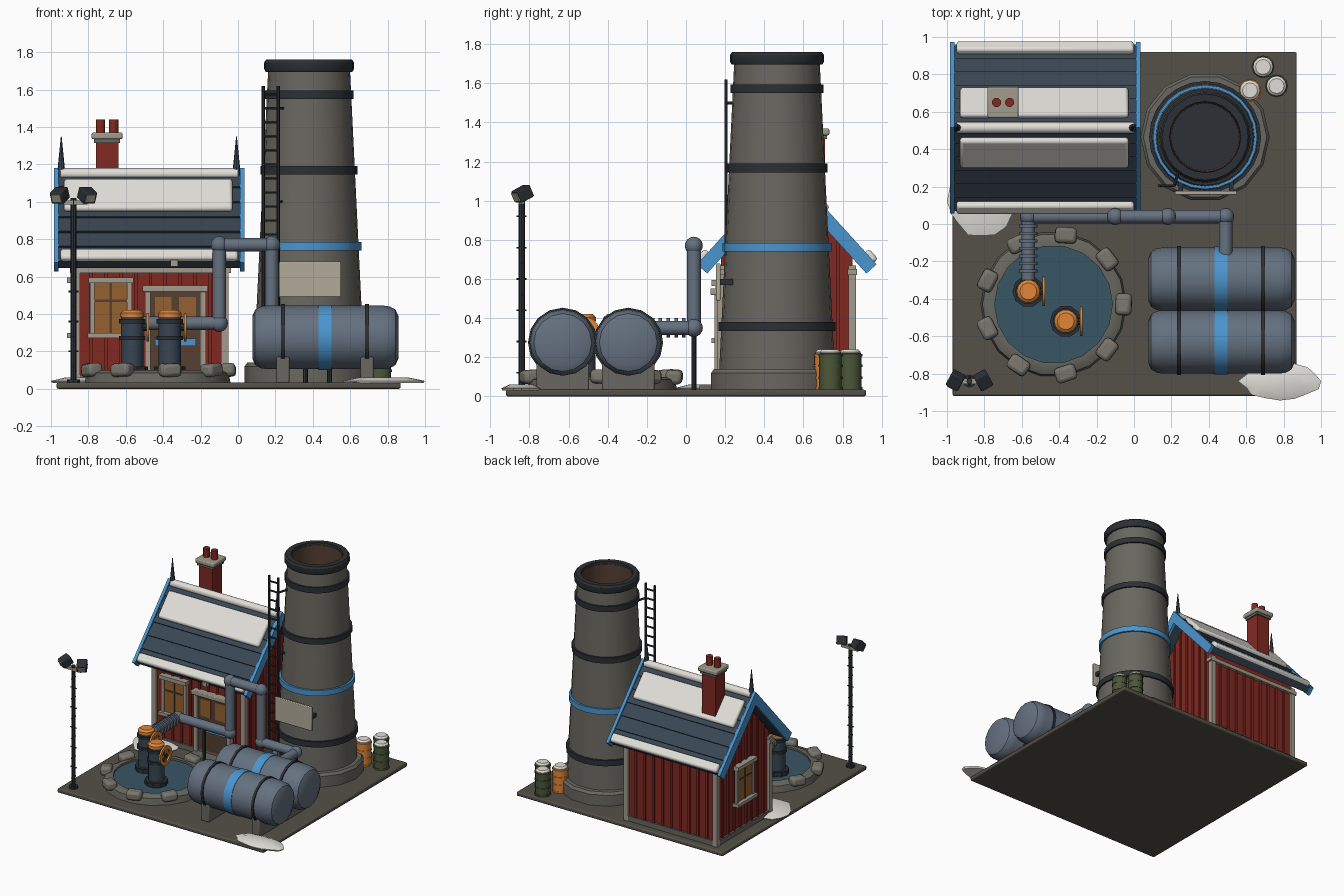
import bpy, bmesh, math, random
from mathutils import Vector, Matrix, Euler

if "Cube" in bpy.data.objects:
    bpy.data.objects.remove(bpy.data.objects["Cube"])

random.seed(4)
COL = dict(
    stone=(.14, .135, .115), red=(.22, .022, .016), blue=(.07, .30, .62), navy=(.04, .06, .085),
    steel=(.13, .165, .215), ground=(.09, .08, .065), trim=(.36, .33, .27), snow=(.75, .73, .68),
    orange=(.75, .24, .04), green=(.07, .095, .04), water=(.04, .09, .13), glass=(.30, .12, .03),
    black=(.025, .03, .035), wood=(.09, .05, .03), rock=(.19, .18, .155), sign=(.45, .41, .33))
MAT = {}
for key, c in COL.items():
    MAT[key] = bpy.data.materials.new(key)
    MAT[key].diffuse_color = (*c, 1)


def finish(name, bm, mat, bevel=0):
    bmesh.ops.recalc_face_normals(bm, faces=bm.faces)
    me = bpy.data.meshes.new(name)
    bm.to_mesh(me)
    bm.free()
    me.materials.append(MAT[mat])
    ob = bpy.data.objects.new(name, me)
    bpy.context.collection.objects.link(ob)
    if bevel:
        m = ob.modifiers.new("bevel", 'BEVEL')
        m.width, m.segments = bevel, 2
    return ob


def box(name, c, s, mat, bevel=0, rot=(0, 0, 0)):
    bm = bmesh.new()
    M = Matrix.Translation(c) @ Euler(rot).to_matrix().to_4x4() @ Matrix.Diagonal((*s, 1))
    bmesh.ops.create_cube(bm, size=1, matrix=M)
    return finish(name, bm, mat, bevel)


def lathe(name, prof, origin, axis, mat, n=20, ring=False):
    """Revolve (radius, height) points about an axis; ring closes the profile on itself."""
    bm = bmesh.new()
    M = Matrix.Translation(origin) @ Vector(axis).to_track_quat('Z', 'Y').to_matrix().to_4x4()
    R = [[bm.verts.new(M @ Vector((r * math.cos(2 * math.pi * i / n), r * math.sin(2 * math.pi * i / n), h)))
          for i in range(n)] for r, h in prof]
    for a, b in list(zip(R, R[1:])) + ([(R[-1], R[0])] if ring else []):
        for i in range(n):
            j = (i + 1) % n
            bm.faces.new((a[i], a[j], b[j], b[i]))
    if not ring:
        bm.faces.new(R[0])
        bm.faces.new(R[-1])
    return finish(name, bm, mat)


def rod(name, a, b, r, mat, n=12, r2=None):
    d = Vector(b) - Vector(a)
    return lathe(name, [(r, 0), (r if r2 is None else r2, d.length)], a, d, mat, n)


def band(name, origin, axis, r, w, mat, n=20, t=.03):
    return lathe(name, [(r - t, 0), (r, 0), (r, w), (r - t, w)], origin, axis, mat, n, True)


def prism(name, yz, x0, x1, mat, bevel=0):
    bm = bmesh.new()
    a, b = [[bm.verts.new((x, y, z)) for y, z in yz] for x in (x0, x1)]
    bm.faces.new(a)
    bm.faces.new(b)
    for i in range(len(yz)):
        j = (i + 1) % len(yz)
        bm.faces.new((a[i], a[j], b[j], b[i]))
    return finish(name, bm, mat, bevel)


# Ground slab
box("ground_slab", (-.05, 0, .017), (1.84, 1.84, .034), 'ground', .01)

# House walls, plinth, corner posts, battens
RY, RZ, K = .515, 1.15, 1.1
X0, X1, Y0, Y1 = -.865, -.07, .18, .85
under = lambda y: RZ - .07 - K * abs(y - RY)
prism("house_walls", [(Y0, .03), (Y1, .03), (Y1, under(Y1)), (RY, under(RY)), (Y0, under(Y0))], X0, X1, 'red')
box("house_plinth", ((X0 + X1) / 2, RY, .05), (X1 - X0 + .03, Y1 - Y0 + .03, .05), 'stone')
for x in (X0, X1):
    for y in (Y0, Y1):
        box("corner_post", (x, y, .35), (.04, .04, .64), 'trim')
    for i in range(1, 9):
        y = Y0 + (Y1 - Y0) * i / 9
        box("gable_batten", (x, y, (.07 + under(y)) / 2), (.02, .018, under(y) - .07), 'red')
for y in (Y0, Y1):
    for i in range(1, 10):
        box("wall_batten", (X0 + (X1 - X0) * i / 10, y, .36), (.018, .02, .6), 'red')
    box("eave_trim", (-.467, y, .635), (.86, .05, .03), 'trim')

# Roof in slope coordinates: d down the slope, h above it
ang = math.atan(K)
C, S = math.cos(ang), math.sin(ang)
for s in (-1, 1):
    P = lambda d, h: (RY + s * (d * C + h * S), RZ - d * S + h * C)
    slab = lambda d0, d1, h0, h1: [P(d0, h0), P(d1, h0), P(d1, h1), P(d0, h1)]
    prism("roof_deck", [(RY, RZ), P(.645, 0), P(.645, -.04), (RY, RZ - .06)], -.96, .01, 'navy')
    for i in range(6):
        d = i * .1075
        prism("roof_plank", [P(d, -.01), P(d + .1075, -.01), P(d + .1075, .016), P(d, .003)], -.96, .01, 'navy')
    for x in (-.985, .01):
        prism("gable_board", [(RY, RZ + .03), P(.66, .02), P(.66, -.05), (RY, RZ - .075)], x, x + .025, 'blue')
    prism("ridge_snow", slab(.065, .285, 0, .04), -.93, -.03, 'snow', .015)
    prism("eave_snow", slab(.575, .645, 0, .045), -.95, 0, 'snow', .015)
rod("ridge_cap", (-.95, RY, RZ), (0, RY, RZ), .03, 'snow')
for x in (-.945, -.008):
    rod("gable_spire", (x, RY, 1.12), (x, RY, 1.35), .025, 'navy', 8, .002)

# Brick chimney
box("chimney", (-.70, .65, 1.15), (.12, .12, .42), 'red')
box("chimney_collar", (-.70, .65, 1.325), (.14, .14, .02), 'stone')
box("chimney_cap", (-.70, .65, 1.352), (.165, .165, .035), 'trim', .008)
for x in (-.735, -.665):
    rod("chimney_pot", (x, .65, 1.36), (x, .65, 1.44), .025, 'red')


# Windows: u runs along the wall, out points away from it
def window(c, side):
    def part(name, u, out, z, w, d, h, mat):
        if side:
            box(name, (c[0] - out, c[1] + u, c[2] + z), (d, w, h), mat)
        else:
            box(name, (c[0] + u, c[1] - out, c[2] + z), (w, d, h), mat)
    part("window_glass", 0, .005, 0, .2, .03, .27, 'glass')
    for u in (-.1, .1):
        part("window_jamb", u, .01, 0, .025, .04, .28, 'trim')
    part("window_mullion", 0, .01, 0, .012, .03, .27, 'wood')
    part("window_bar", 0, .01, .04, .2, .03, .012, 'wood')
    part("window_sill", 0, .02, -.145, .25, .06, .025, 'trim')
    part("window_lintel", 0, .02, .15, .24, .06, .03, 'trim')


window((-.68, Y0, .43), False)
window((X0, .515, .43), True)

# Double door and porch lamp
box("door_panel", (-.335, Y0, .275), (.27, .03, .49), 'wood')
for s in (-1, 1):
    box("door_jamb", (-.335 + s * .148, Y0 - .01, .275), (.03, .05, .49), 'trim')
    box("door_glass", (-.335 + s * .065, Y0 - .012, .42), (.09, .02, .14), 'glass')
box("door_plate", (-.335, Y0 - .015, .25), (.22, .02, .04), 'blue')
box("door_lintel", (-.335, Y0 - .02, .535), (.35, .07, .035), 'trim', .006)
box("door_step", (-.335, .12, .045), (.32, .1, .03), 'stone')
box("porch_lamp", (-.34, .07, .67), (.04, .03, .035), 'trim')

# Cooling tower
T = (.38, .465, 0)
UP = (0, 0, 1)
rad = lambda z: .297 - .05 * (z - .14)
lathe("tower_foot", [(.345, .03), (.345, .12), (.33, .14), (.2, .14)], T, UP, 'stone', 14)
lathe("tower_body", [(.297, .1), (rad(1.72), 1.72), (.195, 1.72), (.195, 1.3)], T, UP, 'stone', 24)
lathe("tower_flue", [(.18, 1.29), (.196, 1.29), (.2, 1.74), (.186, 1.74)], T, UP, 'wood', 24, True)
rod("flue_floor", (.38, .465, 1.28), (.38, .465, 1.32), .192, 'black', 24)
for z, m in ((.335, 'black'), (.74, 'blue'), (1.145, 'black'), (1.55, 'black')):
    band("tower_band", (.38, .465, z), UP, rad(z) + .012, .045, m, 24)
lathe("tower_rim", [(.186, 1.7), (.232, 1.695), (.24, 1.71), (.24, 1.745), (.23, 1.76), (.19, 1.76)],
      T, UP, 'black', 24, True)
box("tower_sign", (.385, .165, .585), (.33, .022, .19), 'sign', .005)
for x in (.25, .52):
    box("sign_bracket", (x, .22, .585), (.025, .1, .03), 'black')

# Ladder
for x in (.135, .215):
    rod("ladder_rail", (x, .205, .25), (x, .205, 1.62), .009, 'black', 6)
for i in range(18):
    z = .3 + i * .075
    rod("ladder_rung", (.135, .205, z), (.215, .205, z), .007, 'black', 6)
for z in (.6, 1.0, 1.5):
    rod("ladder_bracket", (.215, .205, z), (.25, .32, z), .008, 'black', 6)

# Horizontal tanks
AX = (1, 0, 0)
for y in (-.295, -.63):
    lathe("tank", [(.115, 0), (.148, .015), (.165, .045), (.17, .08), (.17, .7), (.165, .735), (.148, .765), (.115, .78)],
          (.077, y, .275), AX, 'steel', 16)
    band("tank_blue_band", (.43, y, .275), AX, .174, .07, 'blue', 16)
    for x in (.24, .69):
        band("tank_strap", (x - .01, y, .275), AX, .178, .02, 'black', 16)
        box("tank_saddle", (x, y, .1), (.07, .27, .14), 'stone', .008)

# Main pipe with ball elbows
path = [(-.565, -.3, .35), (-.565, .04, .35), (-.1, .04, .35), (-.1, .04, .77), (.18, .04, .77),
        (.18, .04, .35), (.49, .04, .35), (.49, -.17, .35)]
for a, b in zip(path, path[1:]):
    rod("pipe_run", a, b, .036, 'steel', 12)
for p in path[1:-1]:
    bm = bmesh.new()
    bmesh.ops.create_uvsphere(bm, u_segments=12, v_segments=8, radius=.046, matrix=Matrix.Translation(p))
    finish("pipe_elbow", bm, 'steel')
for i in range(7):
    band("hose_rib", (-.565, -.26 + i * .04, .35), (0, 1, 0), .05, .018, 'steel', 12)
for x in (.36, .49, -.33):
    rod("pipe_support", (x, .04, .03), (x, .04, .34), .013, 'black', 8)

# Pool ringed by rocks
PX, PY = -.43, -.43
rod("pool_water", (PX, PY, .03), (PX, PY, .085), .325, 'water', 24)
lathe("pool_rim", [(.315, .03), (.39, .03), (.38, .085), (.35, .1), (.315, .1)], (PX, PY, 0), UP, 'stone', 18, True)
for i in range(9):
    a = math.radians(40 * i)
    box("pool_rock", (PX + .375 * math.cos(a), PY + .375 * math.sin(a), .1), (.085, .115, .07), 'rock', .02,
        (random.uniform(-.1, .1), random.uniform(-.1, .1), a + random.uniform(-.2, .2)))

# Well pumps with hand wheels
for x, y in ((-.565, -.36), (-.365, -.52)):
    rod("pump_flange", (x, y, .08), (x, y, .12), .085, 'black', 10)
    rod("pump_body", (x, y, .1), (x, y, .39), .06, 'navy', 14)
    for z in (.26, .35):
        band("pump_collar", (x, y, z), UP, .07, .022, 'black', 14)
    lathe("pump_cap", [(.062, .385), (.062, .405), (.045, .42)], (x, y, 0), UP, 'orange', 14)
    rod("pump_valve", (x, y, .33), (x + .09, y, .33), .02, 'black', 8)
    lathe("pump_wheel", [(.05, 0), (.078, 0), (.078, .014), (.05, .014)], (x + .075, y, .33), AX, 'orange', 14, True)
    box("wheel_spoke", (x + .082, y, .33), (.01, .12, .014), 'orange')
    box("wheel_spoke", (x + .082, y, .33), (.01, .014, .12), 'orange')

# Floodlight mast
LX, LY = -.88, -.84
rod("mast", (LX, LY, .03), (LX, LY, 1.02), .016, 'black', 8)
rod("mast_foot", (LX, LY, .03), (LX, LY, .05), .035, 'black', 8)
for i in range(11):
    z = .12 + i * .08
    d = Vector((.026, 0, 0) if i % 2 else (0, .026, 0))
    rod("mast_peg", Vector((LX, LY, z)) - d, Vector((LX, LY, z)) + d, .005, 'black', 6)
box("mast_crossbar", (LX, LY, .995), (.15, .03, .022), 'trim')
for s in (-1, 1):
    box("floodlight", (LX + s * .073, LY + .005, 1.035), (.075, .08, .065), 'black', .006, (.45, 0, s * .5))
    box("floodlight_lens", (LX + s * .09, LY - .028, 1.018), (.055, .012, .045), 'trim', 0, (.45, 0, s * .5))

# Barrels capped with snow
for x, y, m in ((.69, .84, 'green'), (.762, .738, 'green'), (.62, .715, 'orange')):
    lathe("barrel", [(.057, .03), (.057, .215), (.05, .225)], (x, y, 0), UP, m, 12)
    for z in (.035, .09, .15, .205):
        band("barrel_hoop", (x, y, z), UP, .061, .012, m, 12, .01)
    lathe("barrel_snow", [(.053, .215), (.053, .228), (.04, .24)], (x, y, 0), UP, 'snow', 12)

# Snow patches
for x, y, rx, ry in ((-.815, .12, .185, .19), (.78, -.84, .22, .11)):
    bm = bmesh.new()
    n, k = 16, [1 if i % 8 == 0 else random.uniform(.85, 1.02) for i in range(16)]
    rings = [[bm.verts.new((x + f * k[i] * rx * math.cos(i * math.pi / 8), y + f * k[i] * ry * math.sin(i * math.pi / 8), z))
              for i in range(n)] for f, z in ((.95, .03), (1, .042), (.6, .06))]
    for a, b in zip(rings, rings[1:]):
        for i in range(n):
            bm.faces.new((a[i], a[i - 1], b[i - 1], b[i]))
    bm.faces.new(rings[0])
    bm.faces.new(rings[-1])
    finish("snow_patch", bm, 'snow')

# Smooth round parts, keep edges crisp
bpy.ops.object.select_all(action='SELECT')
bpy.context.view_layer.objects.active = bpy.context.collection.objects[0]
bpy.ops.object.shade_smooth_by_angle(angle=math.radians(32))

for m in bpy.data.materials:
    if m.users and not m.is_grease_pencil:
        m.use_nodes = True
        m.node_tree.nodes["Principled BSDF"].inputs["Base Color"].default_value = m.diffuse_color
